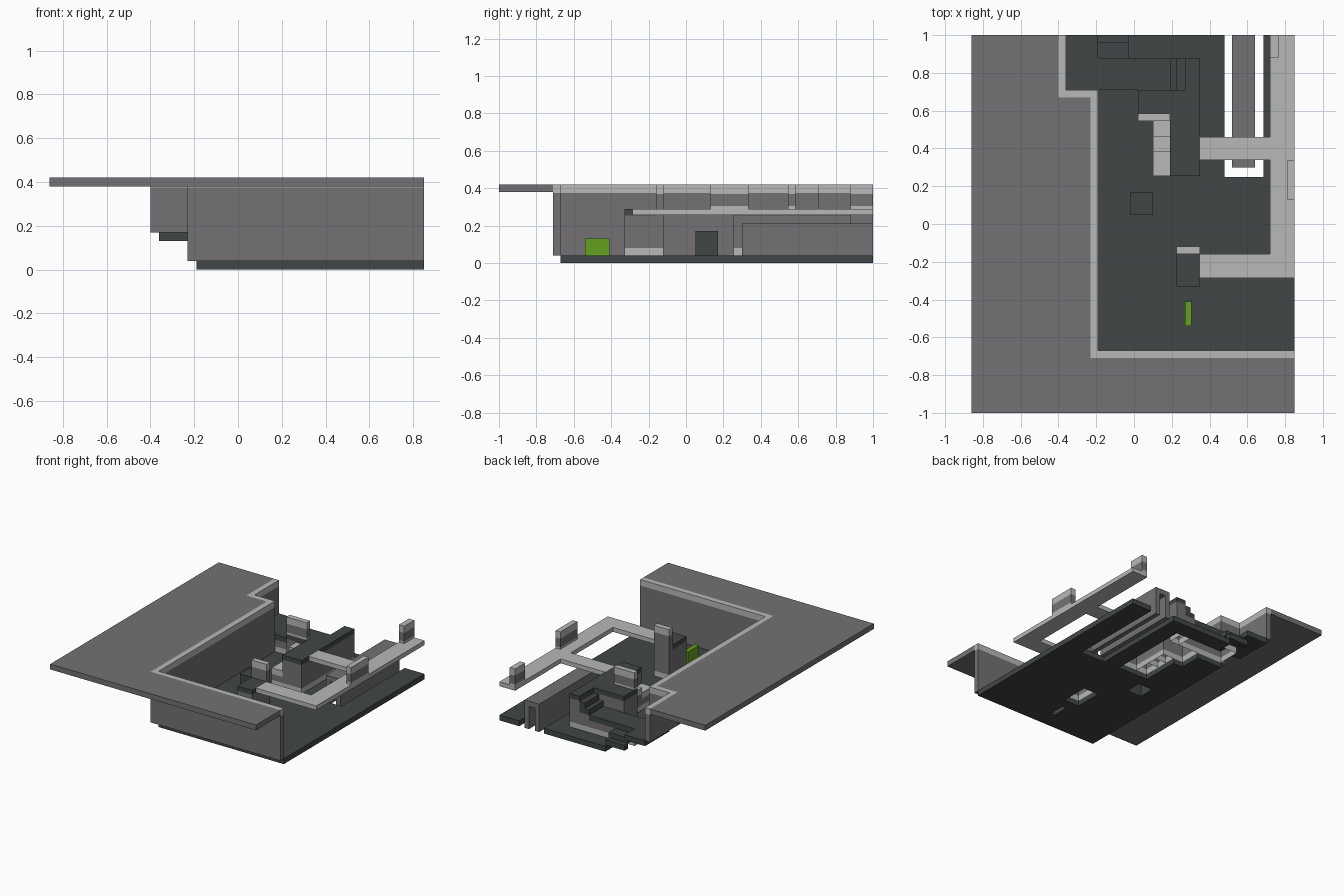
import bpy
import bmesh

cube = bpy.data.objects.get("Cube")
if cube:
    bpy.data.objects.remove(cube, do_unlink=True)


def material(name, rgb):
    m = bpy.data.materials.new(name)
    m.use_nodes = True
    m.diffuse_color = (*rgb, 1)
    m.node_tree.nodes["Principled BSDF"].inputs["Base Color"].default_value = (*rgb, 1)
    return m


MATS = [material("mid_grey", (0.175, 0.167, 0.175)),
        material("dark_slate", (0.053, 0.062, 0.061)),
        material("light_grey", (0.48, 0.48, 0.48)),
        material("leaf_green", (0.13, 0.35, 0.014))]
GREY, DARK, LIGHT, GREEN = range(4)


def plan(name, rects, levels, colours, holes=(), bottom=True):
    """Raise a plan made of rectangles (x0, x1, y0, y1) less holes through
    the given levels; each layer has its own colour."""
    shapes = list(rects) + list(holes)
    xs = sorted({v for r in shapes for v in r[:2]})
    ys = sorted({v for r in shapes for v in r[2:]})

    def inside(group, x, y):
        return any(r[0] < x < r[1] and r[2] < y < r[3] for r in group)

    cells = set()
    for i in range(len(xs) - 1):
        for j in range(len(ys) - 1):
            cx, cy = (xs[i] + xs[i + 1]) / 2, (ys[j] + ys[j + 1]) / 2
            if inside(rects, cx, cy) and not inside(holes, cx, cy):
                cells.add((i, j))

    bm = bmesh.new()

    def quad(points, colour):
        face = bm.faces.new([bm.verts.new(p) for p in points])
        face.material_index = colour

    for i, j in cells:
        ring = [(xs[i], ys[j]), (xs[i + 1], ys[j]),
                (xs[i + 1], ys[j + 1]), (xs[i], ys[j + 1])]
        quad([(*p, levels[-1]) for p in ring], colours[-1])
        if bottom:
            quad([(*p, levels[0]) for p in reversed(ring)], colours[0])
        neighbours = [(i, j - 1), (i + 1, j), (i, j + 1), (i - 1, j)]
        for k, n in enumerate(neighbours):
            if n in cells:
                continue
            a, b = ring[k], ring[(k + 1) % 4]
            for z0, z1, c in zip(levels, levels[1:], colours):
                quad([(*a, z0), (*b, z0), (*b, z1), (*a, z1)], c)
    bmesh.ops.remove_doubles(bm, verts=bm.verts, dist=0.0005)
    mesh = bpy.data.meshes.new(name)
    bm.to_mesh(mesh)
    bm.free()
    for m in MATS:
        mesh.materials.append(m)
    obj = bpy.data.objects.new(name, mesh)
    bpy.context.collection.objects.link(obj)
    return obj


FLOOR, DECK, RIM = 0.04, 0.29, 0.42

# Footprints shared by several parts
tower_plan = [(0.19, 0.35, 0.255, 0.71), (0.02, 0.19, 0.545, 0.71),
              (0.27, 0.35, 0.71, 0.88)]
stair_plan = (0.19, 0.27, 0.71, 0.88)
side_steps = (0.10, 0.19, 0.255, 0.545)
small_tower = (0.225, 0.35, -0.33, -0.16)
small_post = (0.225, 0.35, -0.16, -0.12)
crate_plan = (-0.02, 0.10, 0.05, 0.17)
marker_plan = (0.27, 0.305, -0.54, -0.41)

# Sunken floor with openings under the hollow parts
plan("floor", [(-0.19, 0.85, -0.67, 1)], [0, FLOOR], [DARK],
     holes=tower_plan + [stair_plan, side_steps, small_tower, small_post,
                         crate_plan, marker_plan,
                         (-0.19, 0.19, 0.71, 0.88), (-0.19, -0.03, 0.88, 1),
                         (0.48, 0.685, 0.25, 1)])

# Upper ground around the pit
plan("upper_ground", [(-0.86, -0.40, -1, 1), (-0.40, -0.23, -1, 0.67),
                      (-0.23, 0.85, -1, -0.71)], [0.38, RIM], [GREY])

# Retaining walls with a pale coping
plan("main_wall", [(-0.23, -0.19, -0.71, 0.71), (-0.23, 0.85, -0.71, -0.67)],
     [FLOOR, 0.375, RIM], [GREY, LIGHT])
plan("back_wall", [(-0.40, -0.36, 0.67, 1), (-0.40, -0.23, 0.67, 0.71)],
     [0.17, 0.375, RIM], [GREY, LIGHT])

# Raised landing, its footing and the steps down from it
plan("landing", [(-0.36, 0.19, 0.71, 0.88), (-0.36, -0.19, 0.88, 1)],
     [0.13, 0.17], [DARK])
plan("landing_footing", [(-0.19, 0.19, 0.71, 0.88)], [FLOOR, 0.08, 0.13],
     [LIGHT, GREY], bottom=False)
for n, (y0, y1) in enumerate([(0.88, 0.96), (0.96, 1.0)]):
    top = 0.13 - 0.04 * n
    plan(f"landing_step_{n + 1}", [(-0.19, -0.03, y0, y1)], [top - 0.04, top], [DARK])

# Main tower with a dark deck
plan("tower_walls", tower_plan, [FLOOR, 0.08, 0.255], [LIGHT, GREY], bottom=False)
plan("tower_deck", tower_plan, [0.255, DECK], [DARK])
plan("stair_base", [stair_plan], [FLOOR, 0.08, 0.17], [LIGHT, GREY], bottom=False)
for n, (x0, x1) in enumerate([(0.19, 0.225), (0.225, 0.27)]):
    top = 0.21 + 0.04 * n
    plan(f"tower_step_{n + 1}", [(x0, x1, 0.71, 0.88)], [0.17, top], [DARK])

# Pale stepped side wall of the tower
for n, (y0, y1) in enumerate([(0.255, 0.38), (0.38, 0.46), (0.46, 0.545)]):
    top = 0.17 + 0.04 * n
    plan(f"side_step_{n + 1}", [(0.10, 0.19, y0, y1)],
         [FLOOR, 0.08, top - 0.045, top], [LIGHT, GREY, LIGHT], bottom=False)

# Small tower and its tall post
plan("small_tower_walls", [small_tower], [FLOOR, 0.08, 0.255],
     [LIGHT, GREY], bottom=False)
plan("small_tower_deck", [small_tower], [0.255, DECK], [DARK])
plan("small_tower_post", [small_post], [FLOOR, 0.08, 0.37, RIM],
     [LIGHT, GREY, LIGHT], bottom=False)

# Walkway joining both towers
plan("walkway", [(0.72, 0.85, -0.285, 1), (0.35, 0.72, 0.34, 0.46),
                 (0.35, 0.72, -0.285, -0.16)], [0.257, DECK], [LIGHT])

# Cover walls standing on the decks
for name, rect in {"tower_cover": (0.02, 0.19, 0.545, 0.585),
                   "outer_cover": (0.81, 0.85, 0.13, 0.335),
                   "inner_cover": (0.72, 0.765, 0.88, 1)}.items():
    plan(name, [rect], [DECK, 0.305, 0.37, RIM], [LIGHT, GREY, LIGHT])

# Channelled rail block in the floor slot
plan("rail_sides", [(0.52, 0.555, 0.30, 1), (0.605, 0.64, 0.30, 1)], [0, 0.17], [GREY])
plan("rail_top", [(0.52, 0.64, 0.30, 1)], [0.17, 0.21], [GREY])

# Loose crate and green marker
plan("crate", [crate_plan], [FLOOR, 0.17], [DARK], bottom=False)
plan("green_marker", [marker_plan], [FLOOR, 0.13], [GREEN], bottom=False)
